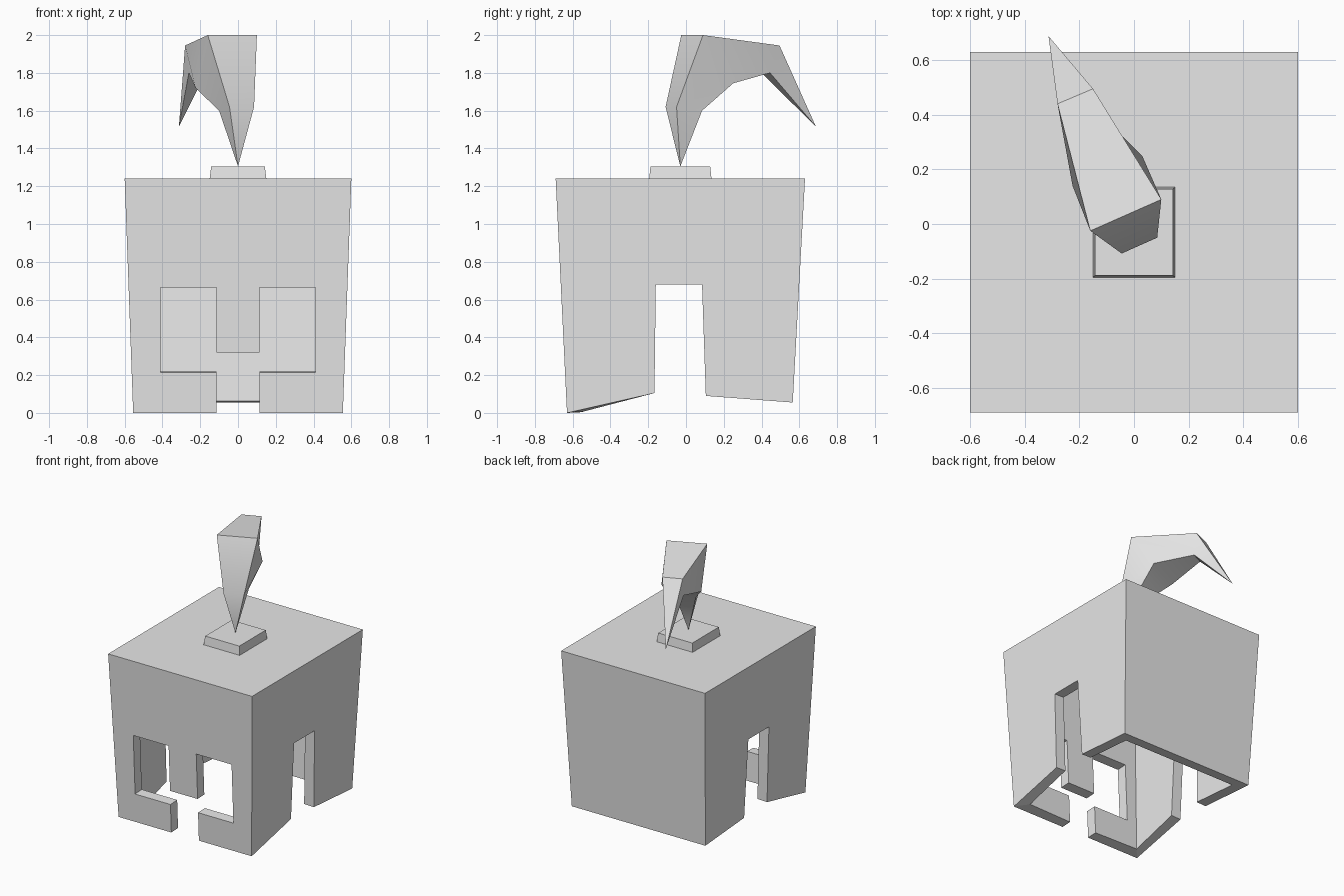
import bpy, bmesh, math

cube = bpy.data.objects.get("Cube")
if cube:
    bpy.data.objects.remove(cube, do_unlink=True)

grey = bpy.data.materials.new("light_grey")
grey.use_nodes = True
grey.diffuse_color = (0.8, 0.8, 0.8, 1)
grey.node_tree.nodes["Principled BSDF"].inputs["Base Color"].default_value = (0.8, 0.8, 0.8, 1)


def make_object(name, faces):
    """Build a welded mesh from a list of polygons given as point lists."""
    bm = bmesh.new()
    for points in faces:
        bm.faces.new([bm.verts.new(p) for p in points])
    bmesh.ops.remove_doubles(bm, verts=bm.verts[:], dist=0.0005)
    bmesh.ops.recalc_face_normals(bm, faces=bm.faces[:])
    mesh = bpy.data.meshes.new(name)
    bm.to_mesh(mesh)
    bm.free()
    mesh.materials.append(grey)
    obj = bpy.data.objects.new(name, mesh)
    bpy.context.collection.objects.link(obj)
    return obj


def loft(rings):
    """Quads between successive four-point rings, dropping collapsed corners."""
    faces = []
    for a, b in zip(rings, rings[1:]):
        for i in range(4):
            j = (i + 1) % 4
            quad = [a[i], a[j], b[j], b[i]]
            faces.append([p for k, p in enumerate(quad) if p != quad[k - 1]])
    return faces


# Helmet shell: flat walls that flare toward the top
TOP = 1.24


def side_x(z):
    return 0.555 + 0.045 * z / TOP


def front_y(z):
    return -0.63 - 0.06 * z / TOP


HEM = 0.055
BACK_LOW, BACK_TOP = 0.565, 0.63

# Face opening: two eye windows joined to a gap below the nose guard
half = [(0.115, 0.32), (0.115, 0.665), (0.41, 0.665), (0.41, 0.215),
        (0.115, 0.215), (0.115, 0), (side_x(0), 0), (side_x(TOP), TOP)]
outline = half + [(-x, z) for x, z in reversed(half)]
front = [(x, front_y(z), z) for x, z in outline]

# Side walls with the ear notch
side = [(front_y(0), 0), (-0.167, 0.105), (-0.16, 0.68), (0.085, 0.68),
        (0.105, 0.09), (BACK_LOW, HEM), (BACK_TOP, TOP), (front_y(TOP), TOP)]
left = [(side_x(z), y, z) for y, z in side]
right = [(-x, y, z) for x, y, z in left]

w, low = side_x(TOP), side_x(HEM)
back = [(-low, BACK_LOW, HEM), (low, BACK_LOW, HEM), (w, BACK_TOP, TOP), (-w, BACK_TOP, TOP)]
roof = [(-w, front_y(TOP), TOP), (w, front_y(TOP), TOP), (w, BACK_TOP, TOP), (-w, BACK_TOP, TOP)]

shell = make_object("helmet_shell", [front, left, right, back, roof])
thick = shell.modifiers.new("wall", "SOLIDIFY")
thick.thickness = 0.08
thick.offset = -1
thick.use_even_offset = True


# Plume socket on the roof
def rectangle(hx, hy, z):
    return [(sx * hx, -0.03 + sy * hy, z) for sx, sy in ((-1, -1), (1, -1), (1, 1), (-1, 1))]


base, cap = rectangle(0.15, 0.165, TOP), rectangle(0.142, 0.158, 1.305)
make_object("plume_socket", loft([base, cap]) + [base, cap])

# Plume: four-sided sections from the pointed root, over the bend, to the tip
rings = [
    [(0, -0.03, 1.305)] * 4,
    [(-0.045, -0.108, 1.62), (0.085, -0.05, 1.62), (0.03, 0.085, 1.6), (-0.1, 0.025, 1.6)],
    [(-0.16, -0.025, 2), (0.1, 0.09, 2), (0.03, 0.25, 1.745), (-0.225, 0.14, 1.72)],
    [(-0.28, 0.44, 1.945), (-0.15, 0.495, 1.945), (-0.17, 0.445, 1.8), (-0.26, 0.4, 1.8)],
    [(-0.313, 0.688, 1.515)] * 4,
]
plume = make_object("plume", loft(rings))
bpy.ops.object.select_all(action="DESELECT")
plume.select_set(True)
bpy.context.view_layer.objects.active = plume
bpy.ops.object.shade_smooth_by_angle(angle=math.radians(50))
